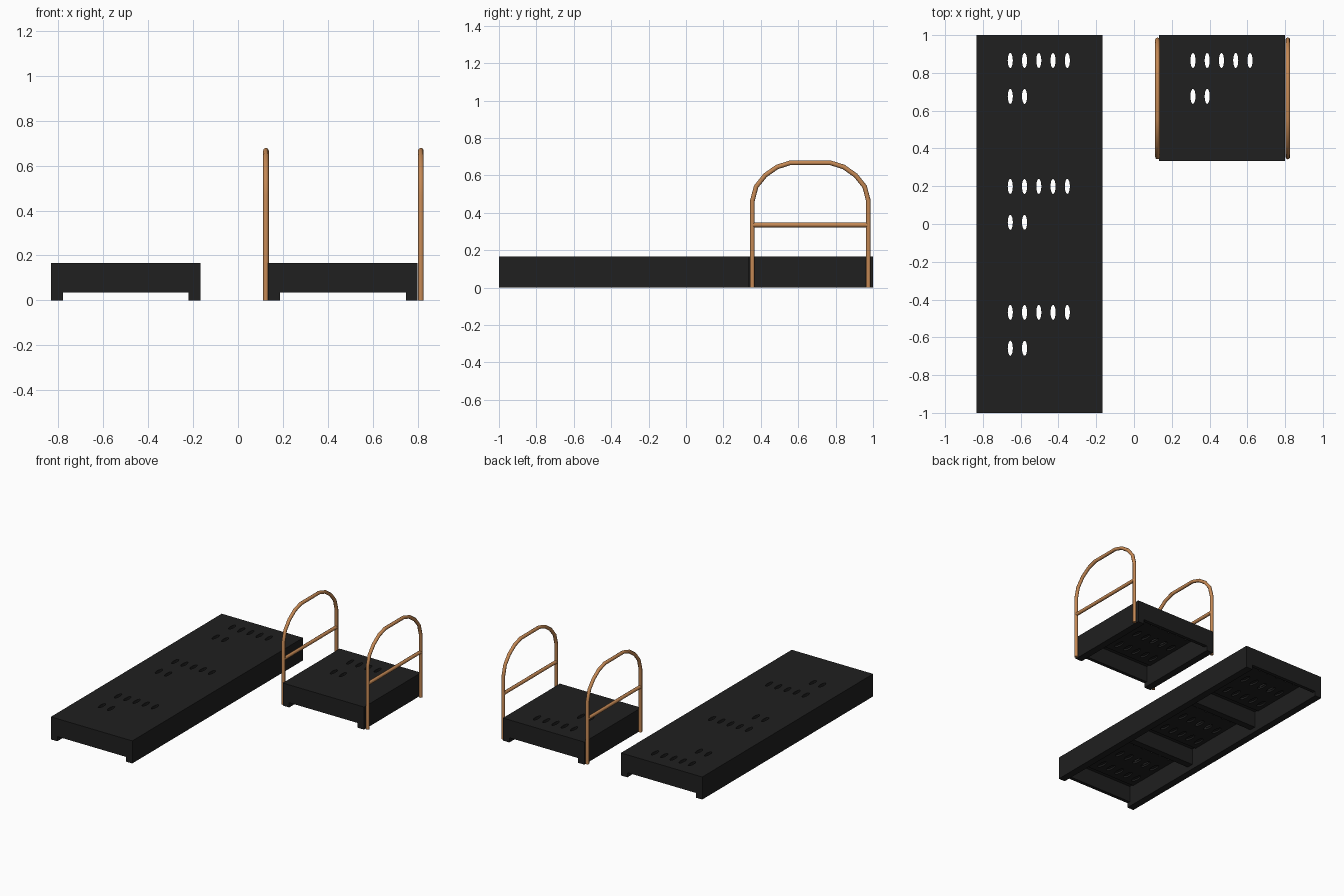
import bpy, bmesh
from mathutils import Matrix, Vector

if "Cube" in bpy.data.objects:
    bpy.data.objects.remove(bpy.data.objects["Cube"])

W, H, CELL = 0.667, 0.167, 0.6667
LEG_W, GAP = 0.053, 0.035
DECK_Z, PLATE_Z = 0.155, 0.143
PITCH_X, PITCH_Y = 0.0755, 0.19


def material(name, rgb):
    m = bpy.data.materials.new(name)
    m.diffuse_color = (*rgb, 1)
    m.use_nodes = True
    m.node_tree.nodes["Principled BSDF"].inputs["Base Color"].default_value = m.diffuse_color
    return m


black = material("black_plastic", (0.014, 0.014, 0.014))
copper = material("copper_tube", (0.56, 0.25, 0.09))


def make_object(name, bm, mat):
    me = bpy.data.meshes.new(name)
    bm.to_mesh(me)
    bm.free()
    ob = bpy.data.objects.new(name, me)
    bpy.context.collection.objects.link(ob)
    if mat:
        me.materials.append(mat)
    return ob


def add_box(bm, x0, x1, y0, y1, z0, z1):
    mid = Vector(((x0 + x1) / 2, (y0 + y1) / 2, (z0 + z1) / 2))
    mat = Matrix.Translation(mid) @ Matrix.Diagonal((x1 - x0, y1 - y0, z1 - z0, 1))
    bmesh.ops.create_cube(bm, size=1, matrix=mat)


def cut_slots(ob, spots, width, length):
    # oval slots cut straight through a slab
    bm = bmesh.new()
    for x, y in spots:
        bmesh.ops.create_cone(bm, cap_ends=True, segments=16, radius1=0.5, radius2=0.5, depth=0.2,
                              matrix=Matrix.Translation((x, y, 0.15)) @ Matrix.Diagonal((width, length, 1, 1)))
    cutter = make_object("slot_cutter", bm, None)
    cutter.hide_render = True
    mod = ob.modifiers.new("slots", 'BOOLEAN')
    mod.operation = 'DIFFERENCE'
    mod.solver = 'EXACT'
    mod.object = cutter
    deps = bpy.context.evaluated_depsgraph_get()
    cut = bpy.data.meshes.new_from_object(ob.evaluated_get(deps))
    ob.modifiers.clear()
    ob.data = cut
    bpy.data.objects.remove(cutter)


def platform(name, cx, cells):
    x0, x1 = cx - W / 2, cx + W / 2
    ybot = 1 - cells * CELL
    centres = [1 - CELL * (i + 0.5) for i in range(cells)]

    # side runners and cross walls
    bm = bmesh.new()
    add_box(bm, x0, x0 + LEG_W, ybot, 1, 0, DECK_Z)
    add_box(bm, x1 - LEG_W, x1, ybot, 1, 0, DECK_Z)
    for i in range(cells + 1):
        y = 1 - i * CELL
        add_box(bm, x0 + LEG_W, x1 - LEG_W, max(y - 0.025, ybot), min(y + 0.025, 1), GAP, DECK_Z)
    make_object(name + "_frame", bm, black)

    # top deck with the open slots
    bm = bmesh.new()
    add_box(bm, x0, x1, ybot, 1, DECK_Z, H)
    deck = make_object(name + "_deck", bm, black)
    top = [(cx + c * PITCH_X - 0.004, y + r * PITCH_Y + 0.009)
           for y in centres
           for r, cols in ((1, range(-2, 3)), (0, (-2, -1))) for c in cols]
    cut_slots(deck, top, 0.027, 0.08)

    # lower plates with a full slot grid
    bm = bmesh.new()
    for y in centres:
        add_box(bm, cx - 0.277, cx + 0.277, y - 0.27, y + 0.27, PLATE_Z, DECK_Z)
    plate = make_object(name + "_lower_plates", bm, black)
    grid = [(cx + c * PITCH_X - 0.004, y + r * PITCH_Y + 0.009)
            for y in centres for r in (-1, 0, 1) for c in range(-3, 4)]
    cut_slots(plate, grid, 0.034, 0.088)


def tube(name, x, points):
    cu = bpy.data.curves.new(name, 'CURVE')
    cu.dimensions = '3D'
    cu.bevel_depth = 0.0125
    cu.bevel_resolution = 2
    cu.use_fill_caps = True
    sp = cu.splines.new('POLY')
    sp.points.add(len(points) - 1)
    for p, (y, z) in zip(sp.points, points):
        p.co = (x, y, z, 1)
    cu.materials.append(copper)
    ob = bpy.data.objects.new(name, cu)
    bpy.context.collection.objects.link(ob)


# long three-cell platform and single-cell platform
platform("long_platform", -0.5, 3)
platform("step_platform", 0.467, 1)

# arched handrails with a cross bar
half = [(-0.31, 0), (-0.31, 0.465), (-0.29, 0.54), (-0.242, 0.6), (-0.178, 0.645), (-0.108, 0.667)]
MID = 0.665
arch = [(MID + y, z) for y, z in half] + [(MID - y, z) for y, z in reversed(half)]
for side, x in (("left", 0.1245), ("right", 0.8145)):
    tube(side + "_handrail", x, arch)
    tube(side + "_cross_bar", x, [(MID - 0.31, 0.335), (MID + 0.31, 0.335)])
